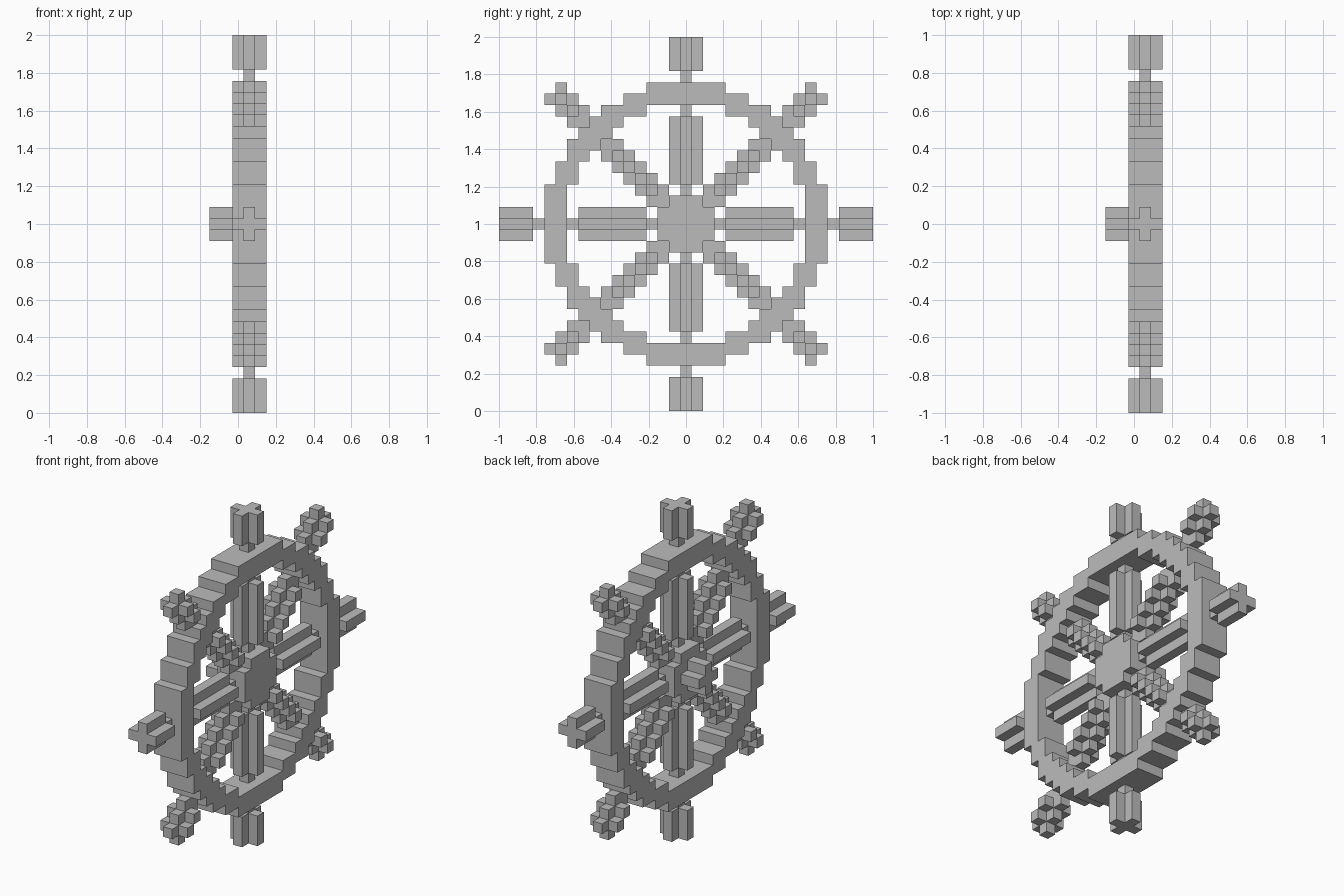
import bpy
import bmesh
import math
from mathutils import Vector

cube = bpy.data.objects.get("Cube")
if cube:
    bpy.data.objects.remove(cube, do_unlink=True)

U = 2 / 33  # edge of one block

grey = bpy.data.materials.new("plain grey")
grey.use_nodes = True
colour = (0.5, 0.5, 0.5, 1)
grey.diffuse_color = colour
grey.node_tree.nodes["Principled BSDF"].inputs["Base Color"].default_value = colour


def block(xs, ys, zs):
    """All cells in a box of inclusive ranges."""
    return {(x, y, z) for x in range(xs[0], xs[1] + 1)
            for y in range(ys[0], ys[1] + 1) for z in range(zs[0], zs[1] + 1)}


def four_way(cells):
    """Mirror cells across both wheel axes and the diagonal."""
    out = set()
    for x, y, z in cells:
        for a, b in ((y, z), (z, y)):
            out |= {(x, s * a, t * b) for s in (-1, 1) for t in (-1, 1)}
    return out


def straight_bar(first, last):
    """Bar of plus-shaped section along the upright axis."""
    return block((0, 2), (0, 0), (first, last)) | block((1, 1), (-1, 1), (first, last))


def diagonal_bar(first, last):
    """Stepped bar along the diagonal, with arms in the middle layer."""
    cells = set()
    for d in range(first, last + 1):
        cells |= block((0, 2), (d, d), (d, d))
        cells |= block((1, 1), (d - 1, d + 1), (d, d)) | block((1, 1), (d, d), (d - 1, d + 1))
    return cells


def pin(y, z):
    return block((1, 1), (y, y), (z, z))


# Stepped rim: flat run, two steps and the corner
rim = block((0, 2), (0, 3), (11, 12)) | block((0, 2), (4, 5), (10, 11))
rim |= block((0, 2), (6, 7), (9, 10)) | block((0, 2), (8, 8), (7, 9))

parts = {
    "rim": four_way(rim),
    "hub": block((0, 2), (-2, 2), (-1, 1)) | block((0, 2), (-1, 1), (-2, 2)),
    "axle": block((-2, -1), (-1, 1), (0, 0)) | block((-2, -1), (0, 0), (-1, 1)),
    "straight_spokes": four_way(straight_bar(4, 9)),
    "diagonal_spokes": four_way(diagonal_bar(3, 6)),
    "straight_handles": four_way(straight_bar(14, 16)),
    "diagonal_handles": four_way(diagonal_bar(10, 11)),
    "straight_pins": four_way(pin(0, 3) | pin(0, 10) | pin(0, 13)),
    "diagonal_pins": four_way(pin(2, 2) | pin(7, 7) | pin(9, 9)),
}
solid = set().union(*parts.values())


def build(name, cells):
    """Make the outer skin of the cells, joined into large flat faces."""
    bm = bmesh.new()
    for cell in sorted(cells):
        centre = Vector(cell)
        for axis in range(3):
            for sign in (-1, 1):
                n = Vector((0, 0, 0))
                n[axis] = sign
                if tuple(int(c) for c in centre + n) in solid:
                    continue
                a = Vector((0, 0, 0))
                a[(axis + 1) % 3] = 0.5
                b = n.cross(a)
                mid = centre + n / 2
                corners = (mid - a - b, mid + a - b, mid + a + b, mid - a + b)
                bm.faces.new([bm.verts.new(p * U + Vector((0, 0, 1))) for p in corners])
    bmesh.ops.remove_doubles(bm, verts=bm.verts[:], dist=U / 100)
    bmesh.ops.dissolve_limit(bm, angle_limit=math.radians(1),
                             verts=bm.verts[:], edges=bm.edges[:])
    mesh = bpy.data.meshes.new(name)
    bm.to_mesh(mesh)
    bm.free()
    mesh.materials.append(grey)
    bpy.context.collection.objects.link(bpy.data.objects.new(name, mesh))


for name, cells in parts.items():
    build(name, cells)
